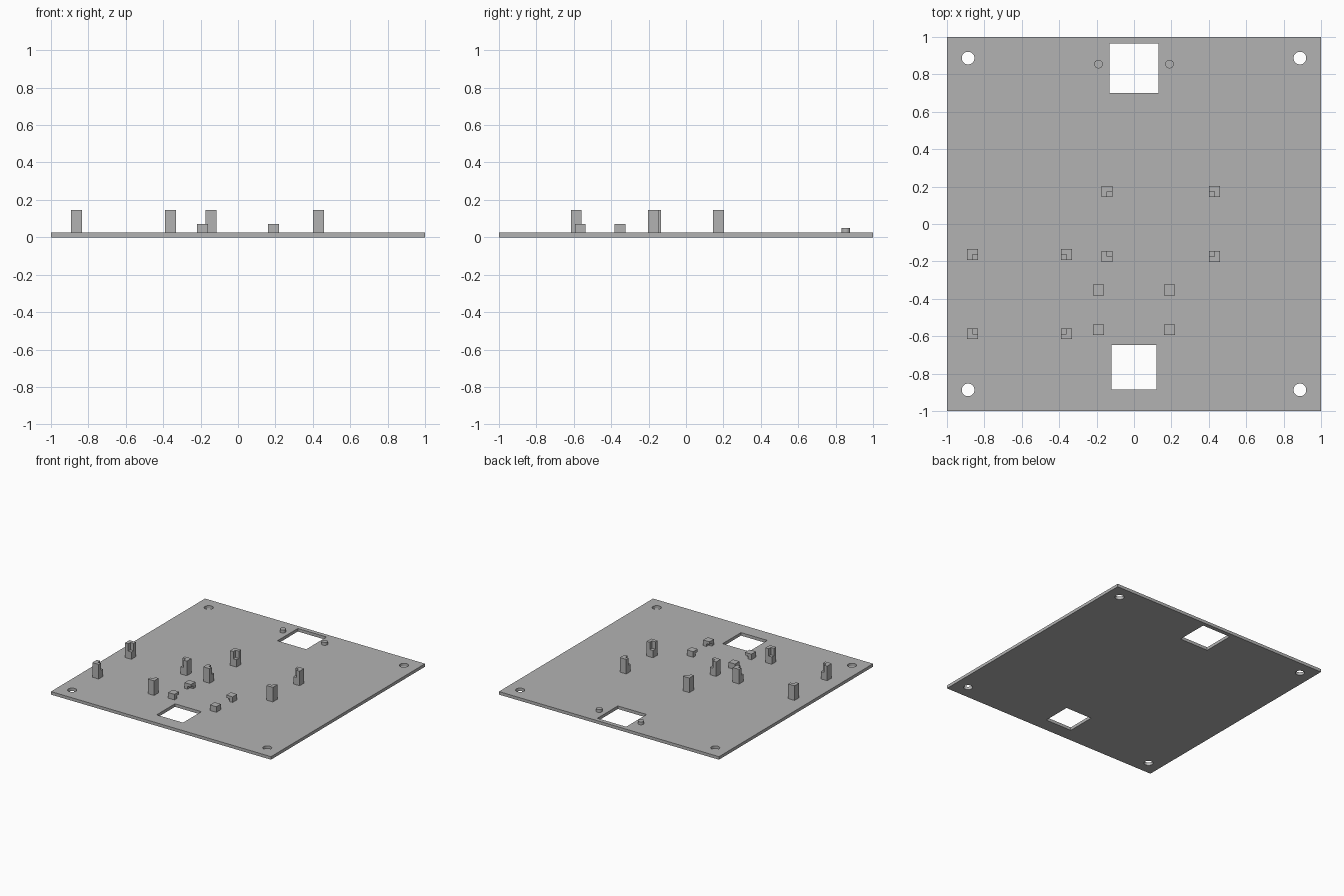
import bpy, bmesh, math
from itertools import product
from mathutils import Vector

if "Cube" in bpy.data.objects:
    bpy.data.objects.remove(bpy.data.objects["Cube"])

grey = bpy.data.materials.new("grey plastic")
grey.diffuse_color = (0.45, 0.45, 0.45, 1)
grey.use_nodes = True
grey.node_tree.nodes["Principled BSDF"].inputs["Base Color"].default_value = grey.diffuse_color

PLATE_TOP = 0.025


def circle(cx, cy, r, n=32):
    return [(cx + r * math.cos(2 * math.pi * i / n), cy + r * math.sin(2 * math.pi * i / n))
            for i in range(n)]


def rect(x0, x1, y0, y1):
    return [(x0, y0), (x1, y0), (x1, y1), (x0, y1)]


def extruded(name, outlines, z0, z1):
    """Filled outline with holes, extruded from z0 to z1."""
    cu = bpy.data.curves.new(name, 'CURVE')
    cu.dimensions = '2D'
    cu.fill_mode = 'BOTH'
    cu.extrude = (z1 - z0) / 2
    for pts in outlines:
        s = cu.splines.new('POLY')
        s.points.add(len(pts) - 1)
        for p, (x, y) in zip(s.points, pts):
            p.co = (x, y, 0, 1)
        s.use_cyclic_u = True
    cu.materials.append(grey)
    ob = bpy.data.objects.new(name, cu)
    ob.location.z = (z0 + z1) / 2
    bpy.context.collection.objects.link(ob)
    bpy.ops.object.select_all(action='DESELECT')
    ob.select_set(True)
    bpy.context.view_layer.objects.active = ob
    bpy.ops.object.convert(target='MESH')
    bpy.ops.object.shade_smooth_by_angle()


def notched_post(name, x, y, z1, notch_z, sx, sy, notch_top):
    """Square post with one quarter (towards sx, sy) cut from its top or bottom."""
    h = 0.029
    xs, ys, zs = (x - h, x, x + h), (y - h, y, y + h), (PLATE_TOP, notch_z, z1)
    gone = (int(sx > 0), int(sy > 0), int(notch_top))
    cells = set(product((0, 1), repeat=3)) - {gone}
    bm = bmesh.new()
    for c in cells:
        for axis, side in product(range(3), (0, 1)):
            nb = list(c)
            nb[axis] += 1 if side else -1
            if tuple(nb) in cells:
                continue
            u, v = (axis + 1) % 3, (axis + 2) % 3
            quad = []
            for a, b in ((0, 0), (1, 0), (1, 1), (0, 1)):
                i = list(c)
                i[axis] += side
                i[u] += a
                i[v] += b
                quad.append(bm.verts.new(Vector((xs[i[0]], ys[i[1]], zs[i[2]]))))
            bm.faces.new(quad if side else quad[::-1])
    bmesh.ops.remove_doubles(bm, verts=bm.verts, dist=1e-5)
    bmesh.ops.dissolve_limit(bm, angle_limit=0.02, verts=bm.verts, edges=bm.edges)
    me = bpy.data.meshes.new(name)
    bm.to_mesh(me)
    bm.free()
    me.materials.append(grey)
    bpy.context.collection.objects.link(bpy.data.objects.new(name, me))


def post_group(name, cx, cy, dx, dy, *shape):
    """Four posts whose notches face the middle of the group."""
    for sx, sy in product((-1, 1), repeat=2):
        notched_post(name, cx + sx * dx, cy + sy * dy, shape[0], shape[1], -sx, -sy, shape[2])


# Base plate with corner screw holes and two square openings
holes = [circle(sx * 0.887, sy * 0.887, 0.034) for sx, sy in product((-1, 1), repeat=2)]
extruded("base_plate", [rect(-1, 1, -1, 1), rect(-0.132, 0.13, 0.70, 0.965),
                        rect(-0.12, 0.12, -0.885, -0.647)] + holes, 0, PLATE_TOP)

# Round pegs beside the rear opening
for sx in (-1, 1):
    extruded("locating_peg", [circle(sx * 0.19, 0.855, 0.023)], PLATE_TOP, 0.049)

# Tall board holders, notched at the top
post_group("right_board_post", 0.143, 0, 0.287, 0.174, 0.145, 0.085, True)
post_group("left_board_post", -0.612, -0.375, 0.252, 0.212, 0.145, 0.085, True)

# Short clips, undercut at the bottom
post_group("short_clip", 0, -0.459, 0.19, 0.106, 0.071, 0.048, False)
